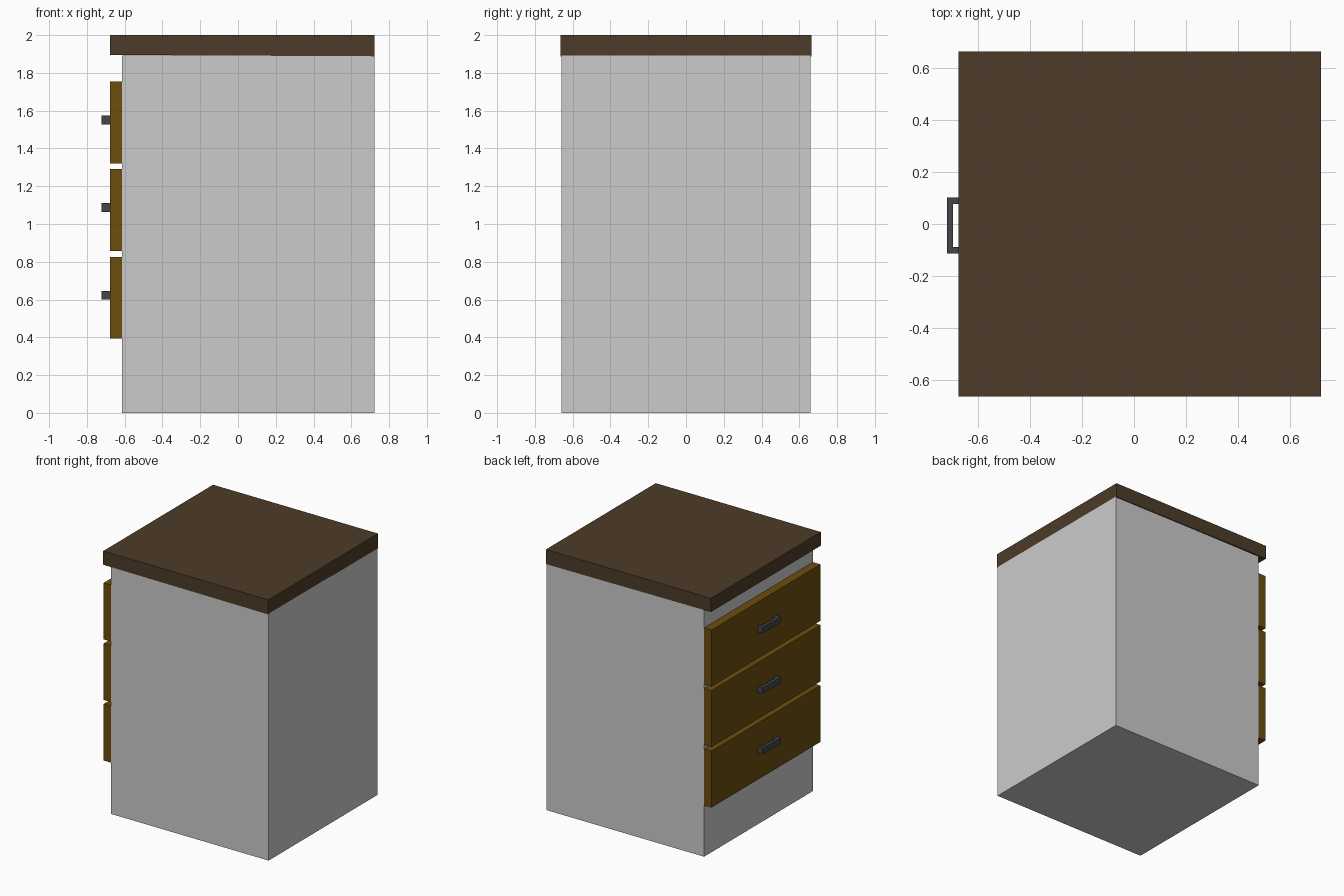
import bpy
import bmesh

if "Cube" in bpy.data.objects:
    bpy.data.objects.remove(bpy.data.objects["Cube"])


def material(name, rgb):
    m = bpy.data.materials.new(name)
    m.diffuse_color = (*rgb, 1)
    m.use_nodes = True
    m.node_tree.nodes["Principled BSDF"].inputs["Base Color"].default_value = m.diffuse_color
    return m


def prism(name, outline, z0, z1, mat=None):
    """Extrude a flat xy outline from z0 up to z1."""
    bm = bmesh.new()
    face = bm.faces.new([bm.verts.new((x, y, z0)) for x, y in outline])
    ext = bmesh.ops.extrude_face_region(bm, geom=[face])
    for v in ext["geom"]:
        if isinstance(v, bmesh.types.BMVert):
            v.co.z = z1
    bmesh.ops.recalc_face_normals(bm, faces=bm.faces)
    mesh = bpy.data.meshes.new(name)
    bm.to_mesh(mesh)
    bm.free()
    if mat:
        mesh.materials.append(mat)
    obj = bpy.data.objects.new(name, mesh)
    bpy.context.collection.objects.link(obj)
    return obj


def rect(x0, x1, y0, y1):
    return [(x0, y0), (x1, y0), (x1, y1), (x0, y1)]


top_wood = material("dark_wood", (0.075, 0.045, 0.022))
drawer_wood = material("drawer_wood", (0.15, 0.075, 0.004))
metal = material("dark_metal", (0.055, 0.058, 0.062))

FRONT, BODY, BACK = -0.677, -0.614, 0.722

# Carcass
prism("cabinet_body", rect(BODY, BACK, -0.66, 0.658), 0, 1.892)

# Worktop, its underside very slightly higher over the drawers
worktop = prism("worktop", rect(FRONT, BACK, -0.665, 0.665), 1.888, 2, top_wood)
for v in worktop.data.vertices:
    if v.co.z < 1.9 and v.co.x < 0:
        v.co.z = 1.895

# Three drawer fronts facing -x, each with a bracket handle
grip, h0, h1, t = -0.722, -0.113, 0.102, 0.024
bracket = [(FRONT, h0), (grip, h0), (grip, h1), (FRONT, h1),
           (FRONT, h1 - t), (grip + t, h1 - t), (grip + t, h0 + t), (FRONT, h0 + t)]
for i in range(3):
    z = 0.393 + i * 0.464
    prism(f"drawer_front_{i + 1}", rect(FRONT, BODY, -0.66, 0.658), z, z + 0.433, drawer_wood)
    prism(f"drawer_handle_{i + 1}", bracket, z + 0.207, z + 0.253, metal)
